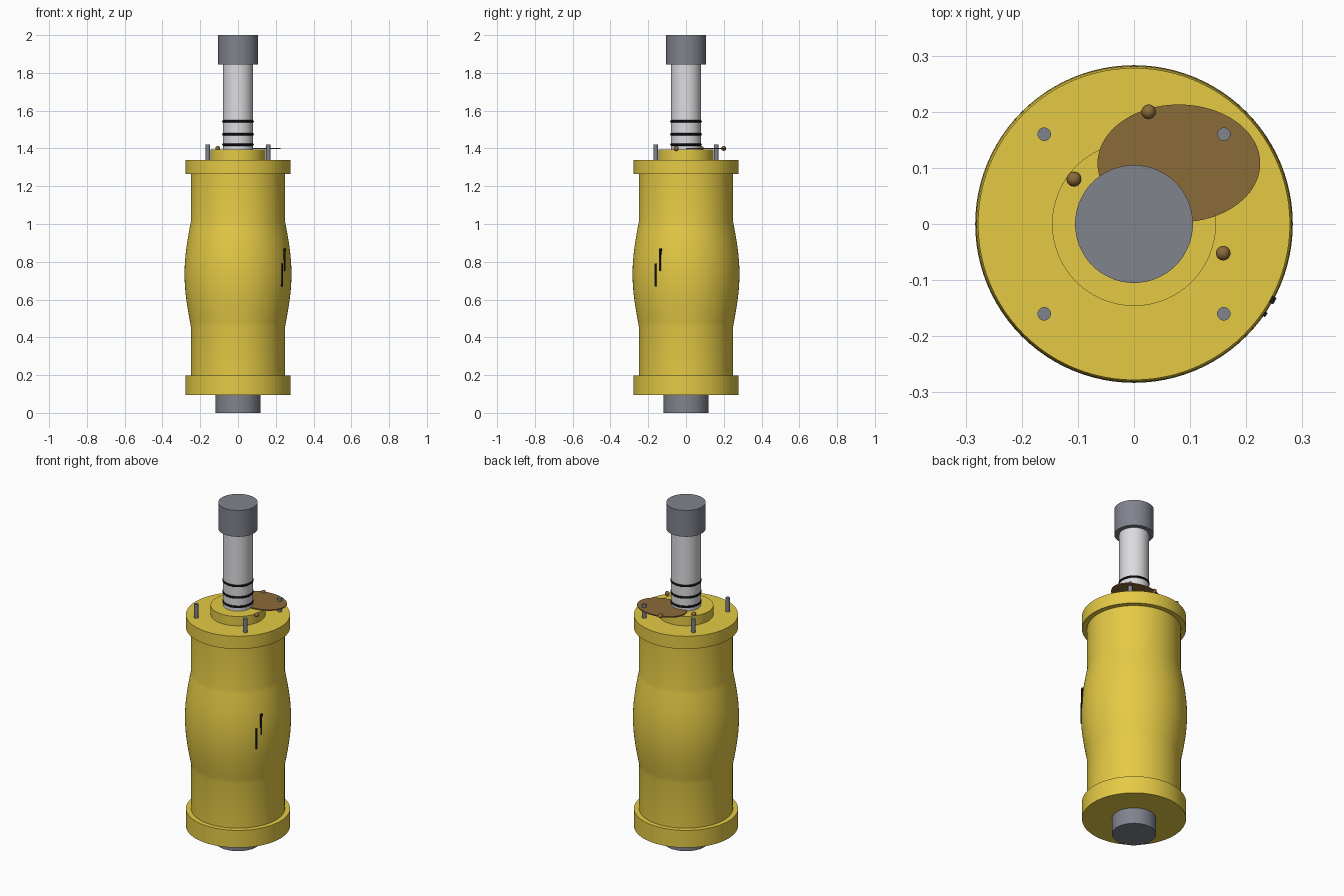
import bpy, bmesh, math
from mathutils import Matrix

if "Cube" in bpy.data.objects:
    bpy.data.objects.remove(bpy.data.objects["Cube"])


def material(name, rgb):
    m = bpy.data.materials.new(name)
    m.diffuse_color = (*rgb, 1)
    m.use_nodes = True
    m.node_tree.nodes["Principled BSDF"].inputs["Base Color"].default_value = m.diffuse_color
    return m


YELLOW = material("yellow paint", (0.78, 0.59, 0.06))
GREY = material("dark steel", (0.22, 0.23, 0.27))
CHROME = material("polished steel", (0.72, 0.72, 0.75))
BLACK = material("black", (0.01, 0.01, 0.01))
BROWN = material("oil brown", (0.26, 0.146, 0.04))


def finish(bm, name, mat, smooth=True):
    bmesh.ops.recalc_face_normals(bm, faces=bm.faces)
    me = bpy.data.meshes.new(name)
    bm.to_mesh(me)
    bm.free()
    ob = bpy.data.objects.new(name, me)
    bpy.context.collection.objects.link(ob)
    me.materials.append(mat)
    if smooth:
        bpy.ops.object.select_all(action='DESELECT')
        ob.select_set(True)
        bpy.context.view_layer.objects.active = ob
        bpy.ops.object.shade_smooth_by_angle(angle=math.radians(35))
    return ob


def lathe(name, profile, mat, sides=96, centre=(0, 0), scale=(1, 1), closed=False):
    """Revolve (radius, z) pairs; open profiles get flat end caps."""
    bm = bmesh.new()
    rings = []
    for r, z in profile:
        rings.append([bm.verts.new((centre[0] + scale[0] * r * math.cos(2 * math.pi * i / sides),
                                    centre[1] + scale[1] * r * math.sin(2 * math.pi * i / sides), z))
                      for i in range(sides)])
    pairs = list(zip(rings, rings[1:]))
    if closed:
        pairs.append((rings[-1], rings[0]))
    else:
        bm.faces.new(rings[0])
        bm.faces.new(rings[-1])
    for a, b in pairs:
        for i in range(sides):
            j = (i + 1) % sides
            bm.faces.new((a[i], a[j], b[j], b[i]))
    return finish(bm, name, mat)


def cylinder(name, r, z0, z1, mat, **kw):
    return lathe(name, [(r, z0), (r, z1)], mat, **kw)


# Barrel with swollen middle
LOW, HIGH = 0.46, 1.01
swell = [(0.25 + 0.033 * math.sin(math.pi * t / 24), LOW + (HIGH - LOW) * t / 24)
         for t in range(25)]
lathe("barrel", [(0.25, 0.19)] + swell + [(0.25, 1.27)], YELLOW)

# End caps and gland
cylinder("bottom_cap", 0.278, 0.095, 0.197, YELLOW)
cylinder("top_cap", 0.278, 1.265, 1.34, YELLOW)
cylinder("rod_gland", 0.146, 1.34, 1.395, YELLOW)

# Mounts and piston rod
cylinder("bottom_mount", 0.118, 0.0, 0.096, GREY)
cylinder("piston_rod", 0.079, 1.394, 1.85, CHROME)
cylinder("rod_end", 0.105, 1.845, 2.0, GREY)

# Rod seals
for z in (1.42, 1.475, 1.543):
    ring = [(0.077 + 0.007 * math.cos(a * math.pi / 5), z + 0.007 * math.sin(a * math.pi / 5))
            for a in range(10)]
    lathe("rod_seal", ring, BLACK, sides=64, closed=True)

# Cap bolts
for sx in (-1, 1):
    for sy in (-1, 1):
        cylinder("cap_bolt", 0.012, 1.335, 1.42, GREY, sides=24,
                 centre=(0.16 * sx, 0.16 * sy))

# Oil puddle and droplets
cylinder("oil_puddle", 1, 1.396, 1.402, BROWN, centre=(0.08, 0.108), scale=(0.145, 0.105))
for x, y in ((0.026, 0.2), (-0.107, 0.08), (0.159, -0.052)):
    bm = bmesh.new()
    bmesh.ops.create_uvsphere(bm, u_segments=20, v_segments=12, radius=0.013,
                              matrix=Matrix.Translation((x, y, 1.4)))
    finish(bm, "oil_drop", BROWN)

# Cracks in the barrel wall
for x, y, z, length in ((0.246, -0.137, 0.81, 0.12), (0.232, -0.16, 0.73, 0.12),
                        (0.248, -0.134, 0.863, 0.014)):
    bm = bmesh.new()
    bmesh.ops.create_cube(bm, size=1, matrix=Matrix.Translation((x, y, z))
                          @ Matrix.Rotation(math.atan2(y, x), 4, 'Z')
                          @ Matrix.Diagonal((0.009, 0.009, length, 1)))
    finish(bm, "crack", BLACK, smooth=False)
